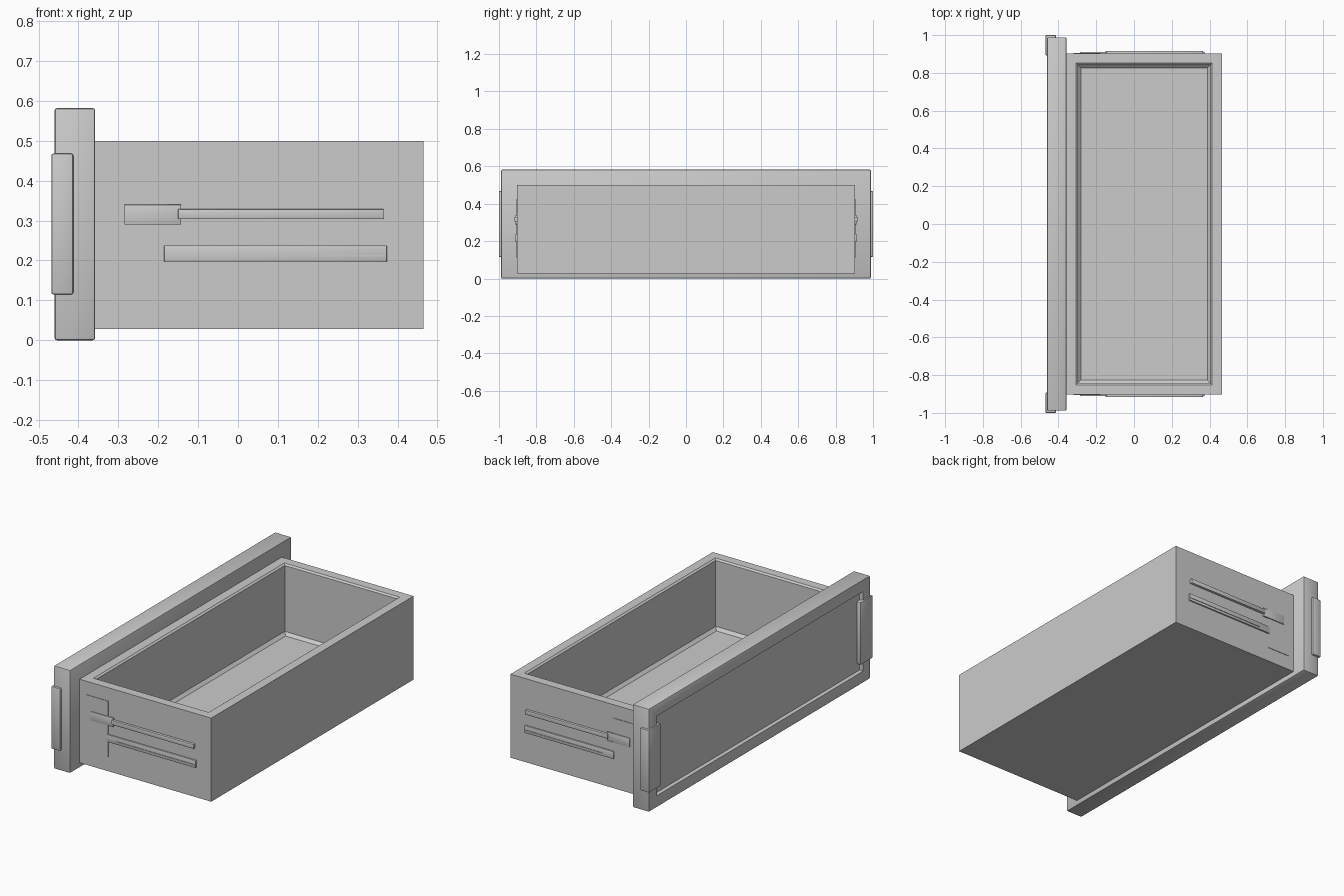
import bpy, bmesh
from mathutils import Vector

if "Cube" in bpy.data.objects:
    bpy.data.objects.remove(bpy.data.objects["Cube"])

grey = bpy.data.materials.new("plain grey")
grey.diffuse_color = (0.6, 0.6, 0.6, 1)
grey.use_nodes = True
grey.node_tree.nodes["Principled BSDF"].inputs["Base Color"].default_value = grey.diffuse_color


def box_mesh(x, y, z, bevel=0.0, segments=2):
    """Box from three (min, max) ranges, optionally with rounded edges."""
    bm = bmesh.new()
    bmesh.ops.create_cube(bm, size=1)
    for v in bm.verts:
        v.co = Vector([(a + b) / 2 + c * (b - a)
                       for c, (a, b) in zip(v.co, (x, y, z))])
    if bevel:
        bmesh.ops.bevel(bm, geom=bm.edges[:], offset=bevel, segments=segments,
                        profile=0.5, affect='EDGES')
    bm.normal_update()
    return bm


def facing(bm, direction):
    """Largest face pointing along the direction."""
    return max((f for f in bm.faces if f.normal.dot(direction) > 0.99),
               key=lambda f: f.calc_area())


def inset(bm, face, thickness, depth=0.0):
    bmesh.ops.inset_individual(bm, faces=[face], thickness=thickness,
                               depth=depth, use_even_offset=True)
    bm.normal_update()


def finish(name, bm):
    me = bpy.data.meshes.new(name)
    bm.to_mesh(me)
    bm.free()
    me.materials.append(grey)
    ob = bpy.data.objects.new(name, me)
    bpy.context.collection.objects.link(ob)
    bpy.ops.object.select_all(action='DESELECT')
    ob.select_set(True)
    bpy.context.view_layer.objects.active = ob
    bpy.ops.object.shade_smooth_by_angle(angle=0.6)
    return ob


# Drawer front with a shallow recessed panel
bm = box_mesh((-0.46, -0.358), (-0.988, 0.988), (0, 0.582), 0.006)
front = facing(bm, Vector((-1, 0, 0)))
inset(bm, front, 0.06)
inset(bm, front, 0.006, -0.016)
finish("drawer_front", bm)

# Open tray: softened rim, straight walls, softened floor edge
bm = box_mesh((-0.358, 0.465), (-0.903, 0.903), (0.028, 0.5))
top = facing(bm, Vector((0, 0, 1)))
inset(bm, top, 0.051)
for verts_in, drop in ((0.010, -0.008), (0.0, -0.372), (0.016, -0.016)):
    if verts_in:
        inset(bm, top, verts_in, drop)
    else:
        made = bmesh.ops.extrude_discrete_faces(bm, faces=[top])
        top = made["faces"][0]
        bmesh.ops.translate(bm, verts=top.verts[:], vec=(0, 0, drop))
        bm.normal_update()
# shift the cavity slightly so the walls match the plan
finish("tray", bm)

# Parts repeated on both ends: name, x range, y range, z range, bevel
side_parts = [
    ("corner_grip", (-0.468, -0.413), (0.892, 1.0), (0.115, 0.468), 0.005),
    ("runner_plate", (-0.32, -0.178), (0.89, 0.906), (0.11, 0.425), 0.0),
    ("upper_runner_tab", (-0.285, -0.143), (0.89, 0.911), (0.29, 0.34), 0.001),
    ("upper_runner", (-0.15, 0.365), (0.89, 0.917), (0.304, 0.329), 0.002),
    ("lower_runner", (-0.185, 0.373), (0.89, 0.911), (0.196, 0.238), 0.002),
    ("lower_runner_ridge", (-0.12, 0.368), (0.89, 0.914), (0.210, 0.214), 0.0),
]
for name, x, y, z, bevel in side_parts:
    for side, label in ((-1, "right"), (1, "left")):
        yr = tuple(sorted((side * y[0], side * y[1])))
        finish(f"{name}_{label}", box_mesh(x, yr, z, bevel))
